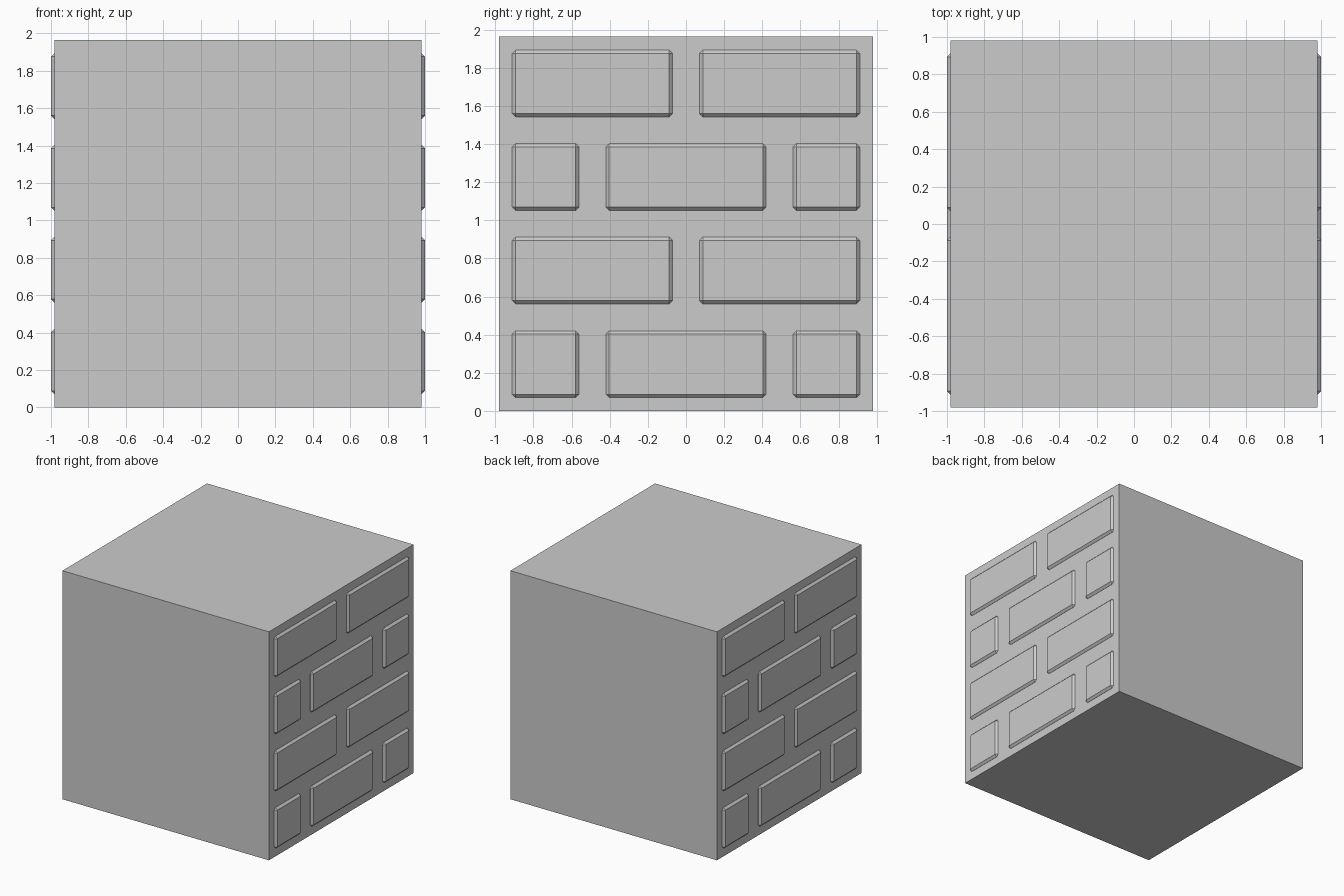
import bpy, bmesh
from mathutils import Matrix, Vector

if "Cube" in bpy.data.objects:
    bpy.data.objects.remove(bpy.data.objects["Cube"])

HALF = 0.981          # half width of the block
HEIGHT = 1.963
PROUD = 0.019         # how far bricks stand out
MARGIN = 0.07         # half of the mortar gap


def add_box(name, lo, hi, bevel=0.0):
    lo, hi = Vector(lo), Vector(hi)
    bm = bmesh.new()
    bmesh.ops.create_cube(bm, size=1.0, matrix=Matrix.Translation((lo + hi) / 2)
                          @ Matrix.Diagonal((*(hi - lo), 1.0)))
    if bevel:
        bmesh.ops.bevel(bm, geom=bm.edges[:], offset=bevel, segments=1,
                        profile=0.5, affect='EDGES')
    mesh = bpy.data.meshes.new(name)
    bm.to_mesh(mesh)
    bm.free()
    obj = bpy.data.objects.new(name, mesh)
    bpy.context.collection.objects.link(obj)
    return obj


# Solid wall block
add_box("wall_block", (-HALF, -HALF, 0), (HALF, HALF, HEIGHT))

# Raised chamfered bricks in alternating courses, mirrored to both x sides
row = HEIGHT / 4
half_course = [(-HALF, -HALF / 2), (-HALF / 2, HALF / 2), (HALF / 2, HALF)]
full_course = [(-HALF, 0), (0, HALF)]
for r in range(4):
    for c, (y0, y1) in enumerate(full_course if r % 2 else half_course):
        brick = add_box(f"brick_{r + 1}_{c + 1}",
                        (HALF - 0.03, y0 + MARGIN, r * row + MARGIN),
                        (HALF + PROUD, y1 - MARGIN, (r + 1) * row - MARGIN),
                        bevel=0.018)
        brick.modifiers.new("both_sides", 'MIRROR').use_axis = (True, False, False)
